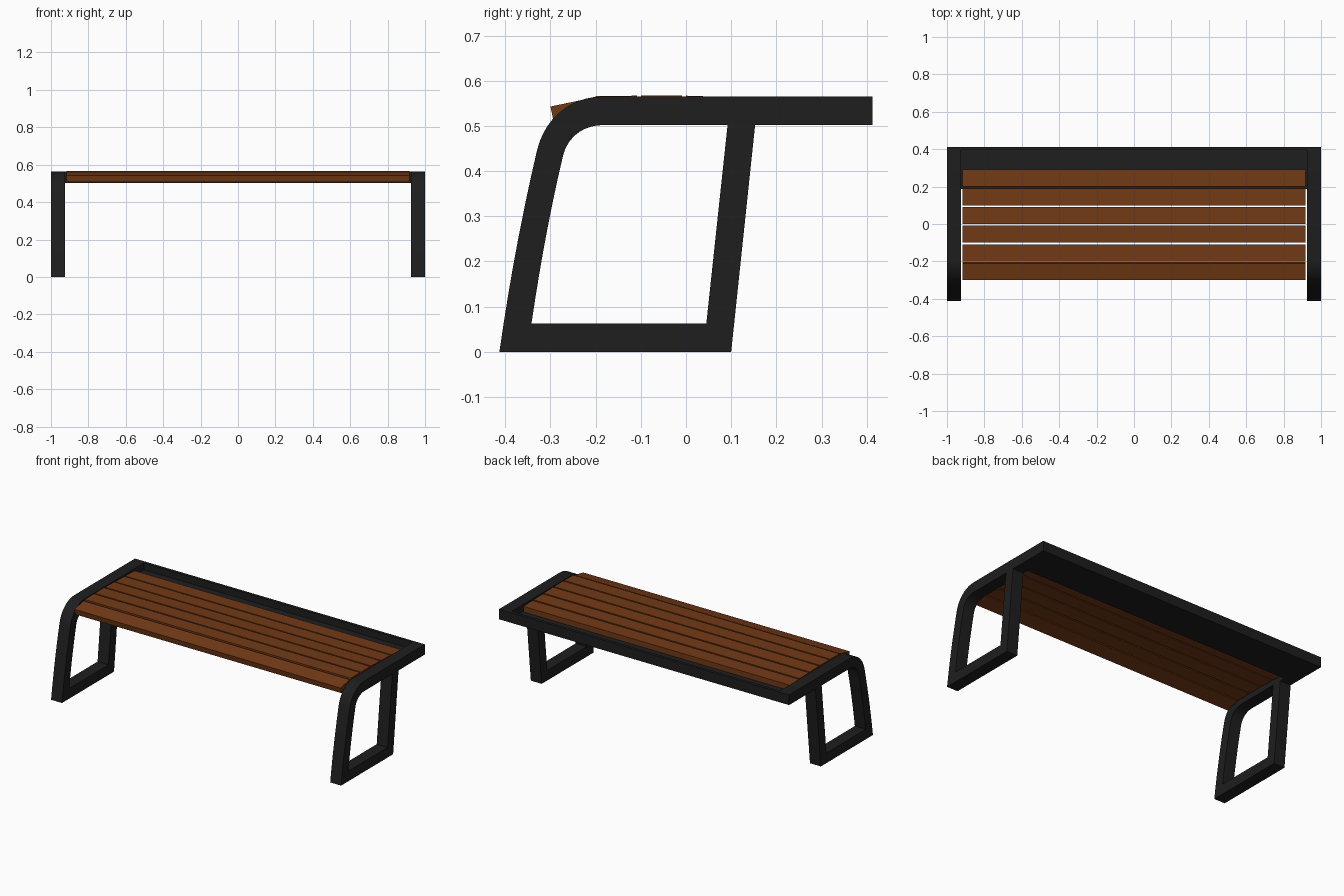
import bpy
import bmesh
import math
from mathutils import Vector, Matrix, geometry

if "Cube" in bpy.data.objects:
    bpy.data.objects.remove(bpy.data.objects["Cube"])


def material(name, rgb):
    m = bpy.data.materials.new(name)
    m.diffuse_color = (*rgb, 1)
    m.use_nodes = True
    m.node_tree.nodes["Principled BSDF"].inputs["Base Color"].default_value = m.diffuse_color
    return m


METAL = material("black_metal", (0.013, 0.013, 0.013))
WOOD = material("brown_wood", (0.17, 0.042, 0.008))


def finish(name, mesh, mat):
    mesh.materials.clear()
    mesh.materials.append(mat)
    ob = bpy.data.objects.new(name, mesh)
    bpy.context.collection.objects.link(ob)
    return ob


def box(name, lo, hi, mat):
    lo, hi = Vector(lo), Vector(hi)
    bm = bmesh.new()
    bmesh.ops.create_cube(bm, size=1)
    bmesh.ops.transform(bm, verts=bm.verts, matrix=Matrix.Translation((lo + hi) / 2)
                        @ Matrix.Diagonal((*(hi - lo), 1)))
    me = bpy.data.meshes.new(name)
    bm.to_mesh(me)
    bm.free()
    return finish(name, me, mat)


def bend(a, b, c, d, n):
    return [tuple(p)[:2] for p in geometry.interpolate_bezier(
        *[Vector((*q, 0)) for q in (a, b, c, d)], n)]


# Side frame: closed loop profile in the y-z plane, with an opening
outer = (bend((-.413, 0), (-.392, .148), (-.365, .296), (-.33, .445), 8)
         + bend((-.33, .445), (-.313, .518), (-.255, .565), (-.185, .565), 12)[1:]
         + [(.413, .565), (.413, .502), (.153, .502), (.10, 0)])
inner = (bend((-.342, .063), (-.324, .185), (-.302, .309), (-.272, .435), 8)
         + bend((-.272, .435), (-.261, .477), (-.226, .502), (-.183, .502), 12)[1:]
         + [(.092, .502), (.045, .063)])

curve = bpy.data.curves.new("frame_profile", 'CURVE')
curve.dimensions = '2D'
curve.fill_mode = 'BOTH'
curve.extrude = 0.0375
for loop in (outer, inner):
    s = curve.splines.new('POLY')
    s.points.add(len(loop) - 1)
    for p, (y, z) in zip(s.points, loop):
        p.co = (y, z, 0, 1)
    s.use_cyclic_u = True
helper = bpy.data.objects.new("frame_profile", curve)
bpy.context.collection.objects.link(helper)
deps = bpy.context.evaluated_depsgraph_get()
frame = bpy.data.meshes.new_from_object(helper.evaluated_get(deps))
bpy.data.objects.remove(helper)
bm = bmesh.new()
bm.from_mesh(frame)
bmesh.ops.remove_doubles(bm, verts=bm.verts, dist=1e-5)
bmesh.ops.recalc_face_normals(bm, faces=bm.faces)
bm.to_mesh(frame)
bm.free()
frame.transform(Matrix.Rotation(math.pi / 2, 4, 'Z') @ Matrix.Rotation(math.pi / 2, 4, 'X'))

for side, x in (("left", -.9625), ("right", .9625)):
    ob = finish(side + "_frame", frame.copy(), METAL)
    ob.location.x = x
    bpy.ops.object.select_all(action='DESELECT')
    ob.select_set(True)
    bpy.context.view_layer.objects.active = ob
    bpy.ops.object.shade_smooth_by_angle(angle=math.radians(30))

# Rear tray: flat sheet with an upright lip along the back
box("rear_sheet", (-.925, .188, .502), (.925, .396, .522), METAL)
box("rear_lip", (-.925, .395, .502), (.925, .413, .565), METAL)

# Seat slats: gently dished, front one tipped down (front y, front z, back z of the top)
tops = [(-.30, .543, .562), (-.20, .566, .567), (-.10, .567, .567),
        (0, .567, .564), (.10, .563, .561), (.20, .560, .558)]
for i, (y, z0, z1) in enumerate(tops):
    slat = box(f"slat_{i + 1}", (-.918, 0, -.035), (.918, .091, 0), WOOD)
    slat.location = (0, y, z0)
    slat.rotation_euler.x = math.atan2(z1 - z0, .091)
